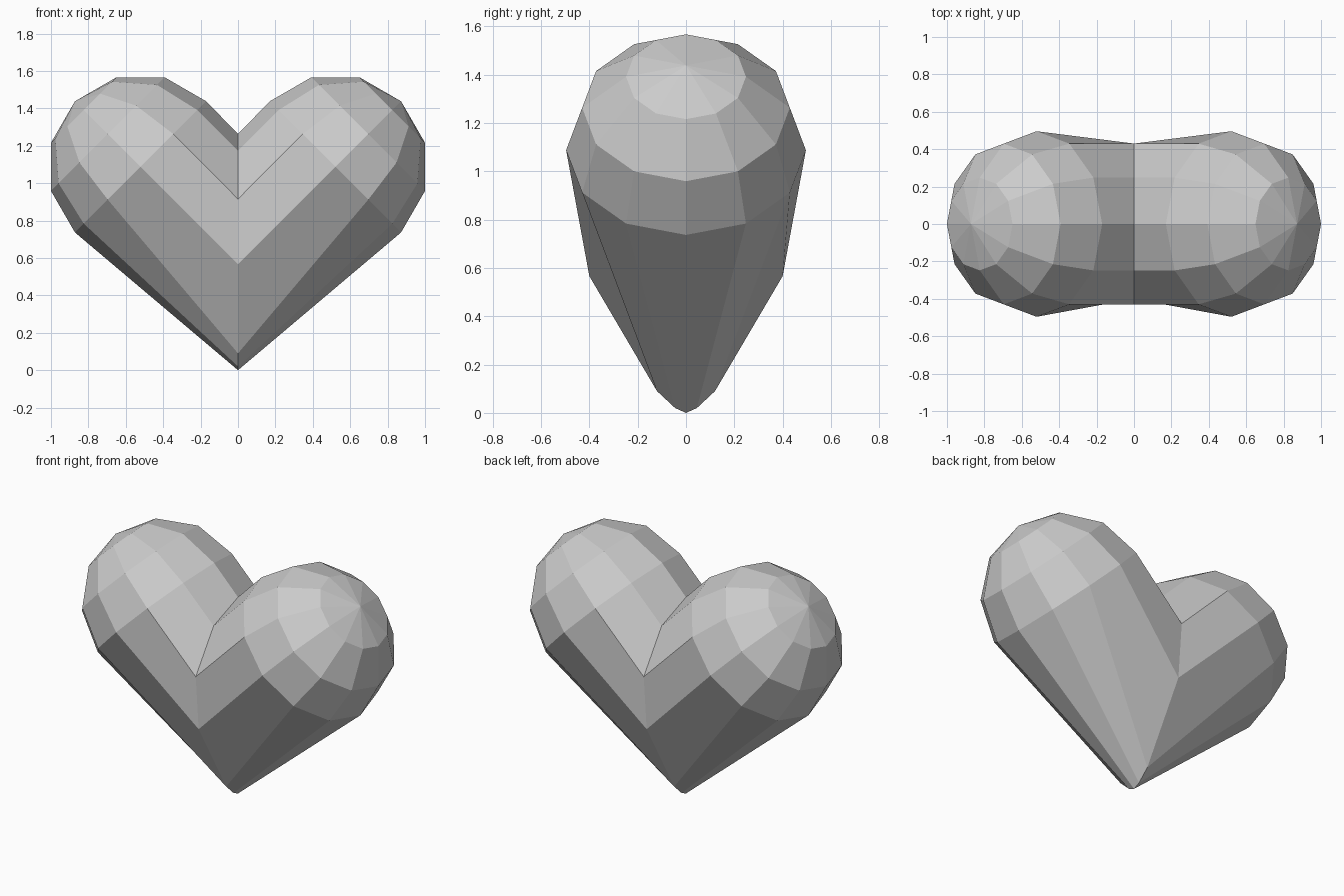
import bpy, bmesh
from math import sin, cos, radians, sqrt

if "Cube" in bpy.data.objects:
    bpy.data.objects.remove(bpy.data.objects["Cube"])

R = 0.496            # lobe radius
CX, CZ = 0.521, 1.087  # lobe centre
SIDES = 12
D = sqrt(0.5)

bm = bmesh.new()


def place(u, v, y):
    """u runs along the lobe's 45 degree axis, v across it."""
    return bm.verts.new((CX + (u + v) * D, y, CZ + (u - v) * D))


def bridge(a, b):
    for i in range(SIDES):
        j = (i + 1) % SIDES
        bm.faces.new((a[i], a[j], b[j], b[i]))


# Seam profile on x = 0, from the notch to the tip: (depth, height)
seam = [(0, 1.263), (0.248, 1.173), (0.43, 0.915), (0.40, 0.566),
        (0.12, 0.09), (0.045, 0.02), (0, 0)]
rings = [[]]
for i in range(SIDES):
    y, z = seam[min(i, SIDES - i)]
    rings[0].append(bm.verts.new((0, y if i <= 6 else -y, z)))

# Half-sphere lobe, starting at its equator
for lat in (0, 30, 60):
    u, r = R * sin(radians(lat)), R * cos(radians(lat))
    rings.append([place(u, -r * cos(radians(30 * i)), r * sin(radians(30 * i)))
                  for i in range(SIDES)])

for a, b in zip(rings, rings[1:]):
    bridge(a, b)
pole = place(R, 0, 0)
for i in range(SIDES):
    bm.faces.new((rings[-1][i], rings[-1][(i + 1) % SIDES], pole))

bmesh.ops.recalc_face_normals(bm, faces=bm.faces)
# The half is open at the seam, so make sure the pole faces point outward
bm.normal_update()
if pole.link_faces[0].normal.dot(pole.co - rings[0][0].co) < 0:
    bmesh.ops.reverse_faces(bm, faces=bm.faces)

mesh = bpy.data.meshes.new("heart")
bm.to_mesh(mesh)
bm.free()
heart = bpy.data.objects.new("heart", mesh)
bpy.context.collection.objects.link(heart)

# Other half
mirror = heart.modifiers.new("mirror", 'MIRROR')
mirror.use_clip = True
mirror.merge_threshold = 0.001
